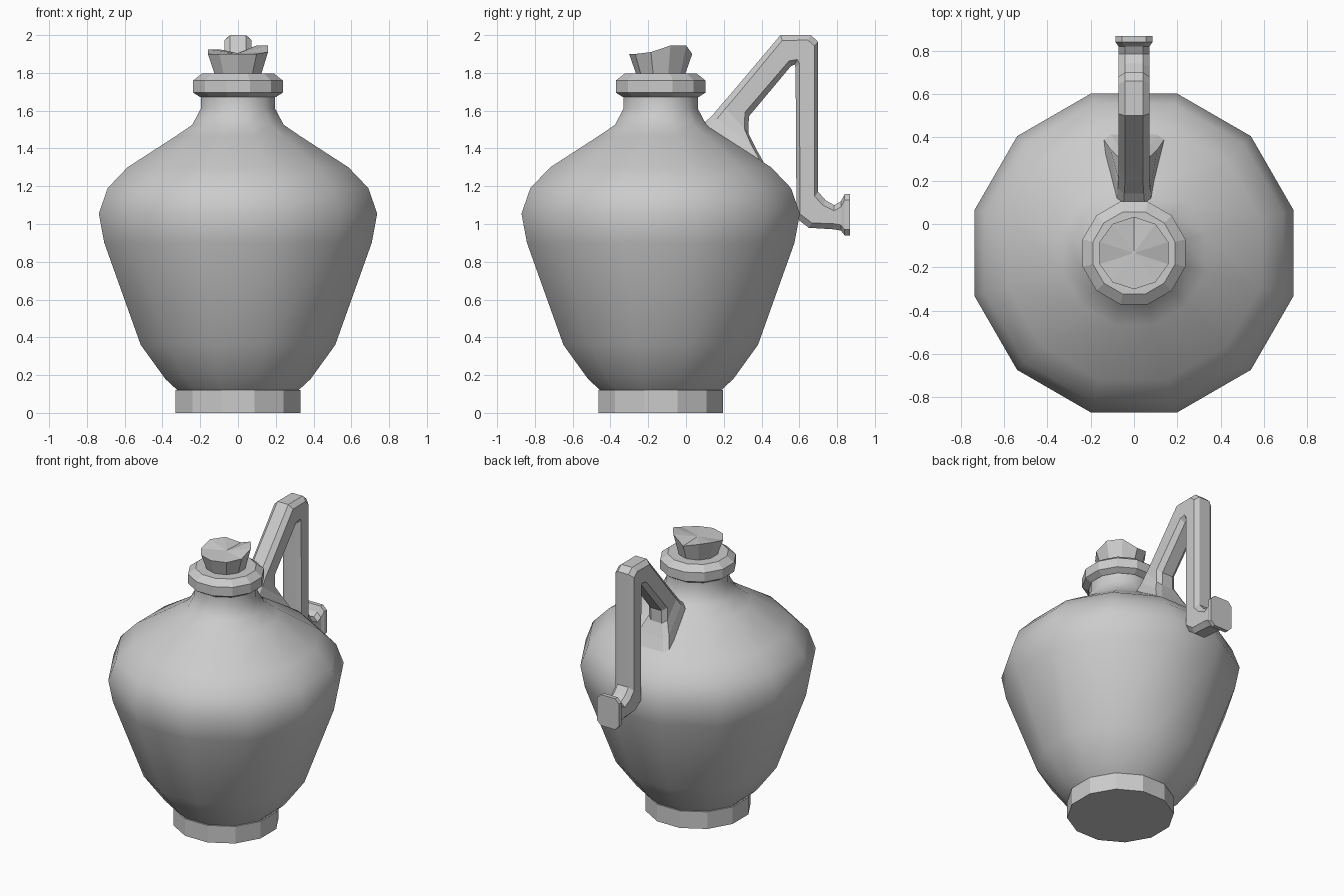
import bpy, bmesh
from math import cos, sin, radians, pi
from mathutils import Vector

if "Cube" in bpy.data.objects:
    bpy.data.objects.remove(bpy.data.objects["Cube"])

CY = -0.134                # jug axis sits forward of the handle
K = 1 / cos(radians(15))   # flat-side half width -> corner radius of a 12-gon


def loft(name, rings, smooth=False, cap_start=True, cap_end=True):
    """Skin a list of equal-length point loops into one object."""
    bm = bmesh.new()
    loops = [[bm.verts.new(p) for p in r] for r in rings]
    n = len(loops[0])
    for a, b in zip(loops, loops[1:]):
        for i in range(n):
            j = (i + 1) % n
            bm.faces.new((a[i], a[j], b[j], b[i]))
    if cap_start:
        bm.faces.new(loops[0][::-1])
    if cap_end:
        bm.faces.new(loops[-1])
    bmesh.ops.recalc_face_normals(bm, faces=bm.faces)
    me = bpy.data.meshes.new(name)
    bm.to_mesh(me)
    bm.free()
    for p in me.polygons:
        p.use_smooth = smooth
    ob = bpy.data.objects.new(name, me)
    bpy.context.collection.objects.link(ob)
    return ob


def lathe(name, profile, smooth=False, **caps):
    """Twelve-sided turned part from (half width, z) pairs."""
    angles = [radians(15 + 30 * i) for i in range(12)]
    return loft(name, [[(r * K * cos(a), CY + r * K * sin(a), z) for a in angles]
                       for r, z in profile], smooth, **caps)


# foot, body with neck, and lip
lathe("foot", [(0.33, 0), (0.33, 0.12), (0.30, 0.12)])
lathe("body", [(0.315, 0.115), (0.385, 0.18), (0.515, 0.36), (0.708, 0.90), (0.737, 1.055),
               (0.69, 1.19), (0.585, 1.30), (0.33, 1.465), (0.242, 1.525), (0.197, 1.61),
               (0.197, 1.68)], True, cap_start=False, cap_end=False)
lathe("lip", [(0.19, 1.672), (0.20, 1.672), (0.237, 1.695), (0.237, 1.76), (0.19, 1.797)])

# stopper with an uneven broken top
tops = [1.90, 1.925, 1.925, 1.90, 1.90, 1.90, 1.90, 1.91, 1.945, 1.945]
dirs = [pi / 2 + 2 * pi * i / 10 for i in range(10)]
loft("stopper", [
    [(0.125 * cos(a), CY + 0.125 * sin(a), 1.78) for a in dirs],
    [(0.167 * cos(a), CY + 0.167 * sin(a), z) for a, z in zip(dirs, tops)],
    [(0.01 * cos(a), CY + 0.01 * sin(a), 1.905) for a in dirs]])


def section(outer, inner, wo, wi):
    """Chamfered rectangle between two points of the side view."""
    o, i = Vector((0, *outer)), Vector((0, *inner))
    d = i - o
    c = min(0.03 / d.length, 0.25)
    half = [(wo - 0.03, 0), (wo, c), (wi, 1 - c), (wi - 0.03, 1)]
    right = [o + d * t + Vector((x, 0, 0)) for x, t in half]
    left = [Vector((-p.x, p.y, p.z)) for p in reversed(right)]
    return right + left


# handle: flared root, diagonal arm, upright grip, end knob
W = 0.072
path = [((0.07, 1.51), (0.46, 1.24), 0.08, 0.17),
        ((0.14, 1.575), (0.37, 1.40), 0.075, 0.11),
        ((0.19, 1.635), (0.33, 1.48), W, W),
        ((0.225, 1.675), (0.333, 1.57), W, W),
        ((0.50, 2.00), (0.555, 1.835), W, W),
        ((0.66, 2.00), (0.575, 1.845), W, W),
        ((0.70, 1.965), (0.58, 1.83), W, W),
        ((0.70, 1.17), (0.585, 1.03), W, W),
        ((0.74, 1.125), (0.65, 0.98), W, W),
        ((0.785, 1.10), (0.78, 0.972), W, W),
        ((0.82, 1.12), (0.82, 0.965), W, W),
        ((0.84, 1.158), (0.84, 0.94), 0.085, 0.085),
        ((0.868, 1.158), (0.868, 0.94), 0.085, 0.085)]
loft("handle", [section(*p) for p in path])
